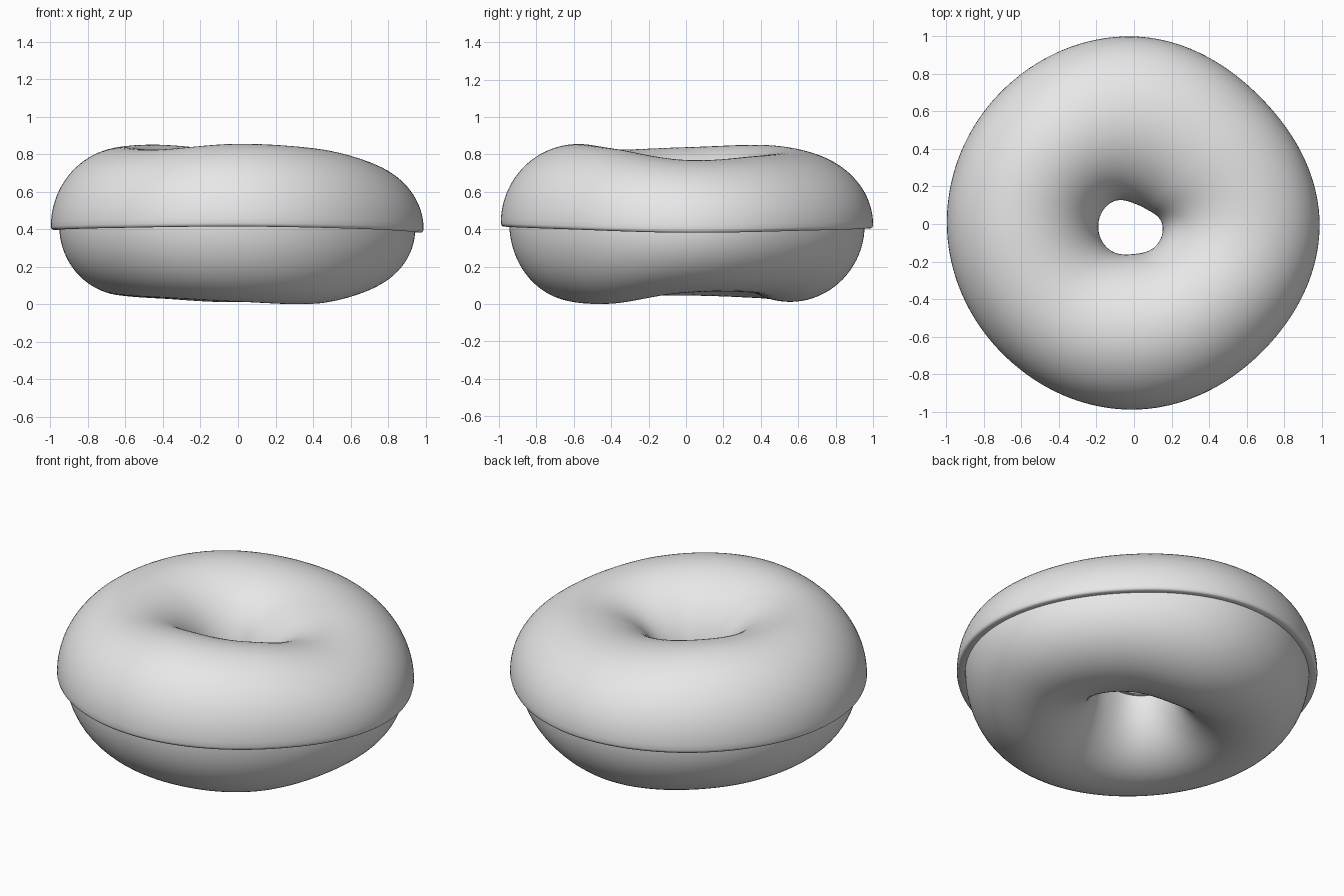
import bpy, bmesh, math

if "Cube" in bpy.data.objects:
    bpy.data.objects.remove(bpy.data.objects["Cube"])

# Hand-shaped values every 45 degrees around the ring, starting at +x
OUTER = [0.99, 0.955, 1.0, 1.0, 0.998, 0.985, 0.99, 0.965]
HOLE = [0.15, 0.105, 0.11, 0.165, 0.19, 0.19, 0.16, 0.165]
TOP = [0.77, 0.79, 0.815, 0.85, 0.838, 0.825, 0.855, 0.83]
BOTTOM = [0.06, 0.06, 0.012, 0.03, 0.045, 0.035, 0.013, 0.002]
RIM = [0.39, 0.402, 0.413, 0.41, 0.405, 0.415, 0.423, 0.41]
THICK = 0.045
SEGS = 160


def around(keys, ang):
    """Smooth periodic blend of the key values (Catmull-Rom)."""
    f = (ang / (2 * math.pi)) * len(keys)
    i, t = int(math.floor(f)), f - math.floor(f)
    a, b, c, d = (keys[(i + k) % len(keys)] for k in (-1, 0, 1, 2))
    return b + 0.5 * t * (c - a + t * (2 * a - 5 * b + 4 * c - d
                                       + t * (3 * (b - c) + d - a)))


def section(ang, phi, grow):
    """Point (radius, height) of the ring's cross-section."""
    ro = around(OUTER, ang) - THICK + grow
    ri = around(HOLE, ang) + THICK - grow
    mid = around(RIM, ang) + 0.01
    up = around(TOP, ang) - THICK + grow - mid
    down = mid - around(BOTTOM, ang)
    r = (ro + ri) / 2 + (ro - ri) / 2 * math.cos(phi)
    return r, mid + (up if math.sin(phi) > 0 else down) * math.sin(phi)


def dough_profile(ang):
    return [section(ang, 2 * math.pi * k / 80, 0) for k in range(80)]


def icing_profile(ang):
    arc = [section(ang, math.pi * k / 48, THICK) for k in range(49)]
    (ro, z), (ri, _) = arc[0], arc[-1]
    lip = [(0.055, -0.010), (0.012, -0.019), (0.003, -0.012)]
    start = [(ro - d, z + h) for d, h in lip]
    end = [(ri + d, z + h) for d, h in reversed(lip)]
    # underside of the shell, resting just inside the dough
    under = [section(ang, math.pi * k / 24, -0.004) for k in range(24, -1, -1)]
    return start + arc + end + under


def sweep(name, profile, mat):
    bm = bmesh.new()
    rings = []
    for s in range(SEGS):
        a = 2 * math.pi * s / SEGS
        rings.append([bm.verts.new((r * math.cos(a), r * math.sin(a), z))
                      for r, z in profile(a)])
    n = len(rings[0])
    for s in range(SEGS):
        p, q = rings[s], rings[(s + 1) % SEGS]
        for k in range(n):
            m = (k + 1) % n
            bm.faces.new((p[k], q[k], q[m], p[m]))
    bmesh.ops.recalc_face_normals(bm, faces=bm.faces)
    me = bpy.data.meshes.new(name)
    bm.to_mesh(me)
    bm.free()
    me.materials.append(mat)
    ob = bpy.data.objects.new(name, me)
    bpy.context.collection.objects.link(ob)
    bpy.context.view_layer.objects.active = ob
    ob.select_set(True)
    bpy.ops.object.shade_smooth_by_angle(angle=math.radians(50))
    ob.select_set(False)
    return ob


grey = bpy.data.materials.new("light_grey")
grey.diffuse_color = (0.8, 0.8, 0.8, 1)
grey.use_nodes = True
grey.node_tree.nodes["Principled BSDF"].inputs["Base Color"].default_value = grey.diffuse_color

sweep("dough", dough_profile, grey)
sweep("icing", icing_profile, grey)
